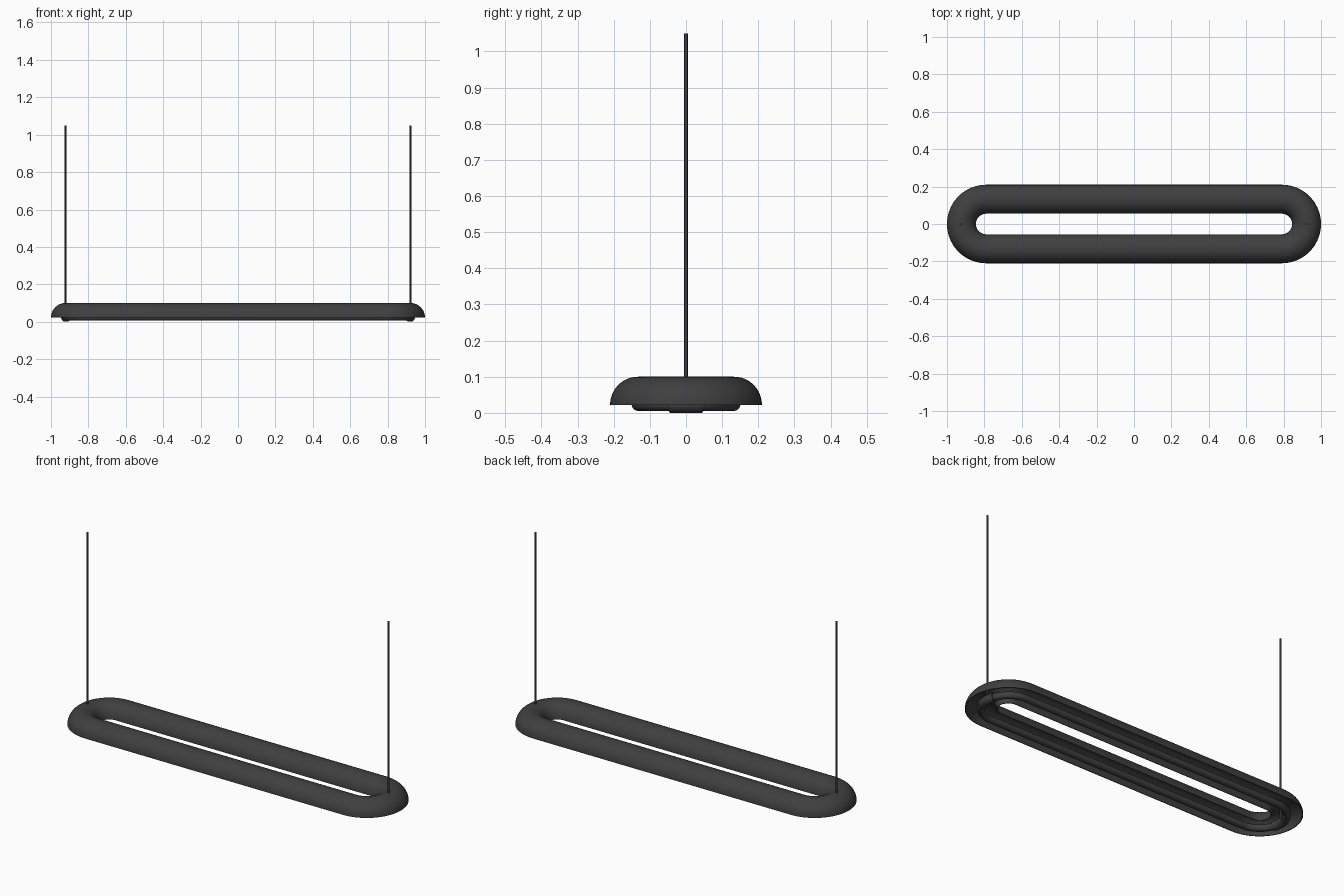
import bpy, bmesh
from math import sin, cos, pi, radians

if "Cube" in bpy.data.objects:
    bpy.data.objects.remove(bpy.data.objects["Cube"])

HALF = 0.79      # half length of the straight runs
R = 0.1325       # centreline radius of the round ends


def circle(radius, z, n):
    return [(radius * cos(2 * pi * i / n), z + radius * sin(2 * pi * i / n)) for i in range(n)]


def arc(cx, a0, a1, n):
    return [(cx, radians(a0 + (a1 - a0) * i / n)) for i in range(n + 1)]


def sweep(name, profile, path, closed):
    """Sweep a closed (offset, z) profile along a path of (arc centre x, angle)."""
    bm = bmesh.new()
    rings = [[bm.verts.new((cx + (R + o) * cos(a), (R + o) * sin(a), z)) for o, z in profile]
             for cx, a in path]
    n = len(profile)
    for i in range(len(rings) if closed else len(rings) - 1):
        a, b = rings[i], rings[(i + 1) % len(rings)]
        for j in range(n):
            k = (j + 1) % n
            bm.faces.new((a[j], a[k], b[k], b[j]))
    if not closed:
        bm.faces.new(rings[0])
        bm.faces.new(rings[-1])
    bmesh.ops.recalc_face_normals(bm, faces=bm.faces)
    mesh = bpy.data.meshes.new(name)
    bm.to_mesh(mesh)
    bm.free()
    ob = bpy.data.objects.new(name, mesh)
    bpy.context.collection.objects.link(ob)
    finish(ob)
    return ob


black = bpy.data.materials.new("matte_black")
black.diffuse_color = (0.05, 0.05, 0.05, 1)
black.use_nodes = True
black.node_tree.nodes["Principled BSDF"].inputs["Base Color"].default_value = black.diffuse_color


def finish(ob):
    ob.data.materials.append(black)
    bpy.ops.object.select_all(action='DESELECT')
    ob.select_set(True)
    bpy.context.view_layer.objects.active = ob
    bpy.ops.object.shade_smooth_by_angle(angle=radians(35))


stadium = arc(HALF, -90, 90, 40) + arc(-HALF, 90, 270, 40)

# Half-round shade, open underneath, with a thin wall
N = 24
outer = [(0.0775 * cos(pi * i / N), 0.0225 + 0.0775 * sin(pi * i / N)) for i in range(N + 1)]
inner = [(0.0735 * cos(pi * i / N), 0.0225 + 0.0735 * sin(pi * i / N)) for i in range(N, -1, -1)]
sweep("shade", outer + inner, stadium, True)

# Light tube running inside the shade
sweep("light_tube", circle(0.018, 0.0235, 20), stadium, True)

# Tube collars and suspension cables at both ends
for side, sx, mid in (("right", 1, 0), ("left", -1, 180)):
    sweep(side + "_collar", circle(0.0235, 0.0235, 24), arc(sx * HALF, mid - 19, mid + 19, 10), False)
    z0, z1 = 0.03, 1.05
    bpy.ops.mesh.primitive_cylinder_add(vertices=16, radius=0.005, depth=z1 - z0,
                                        location=(sx * (HALF + R), 0, (z0 + z1) / 2))
    cable = bpy.context.object
    cable.name = side + "_cable"
    finish(cable)
